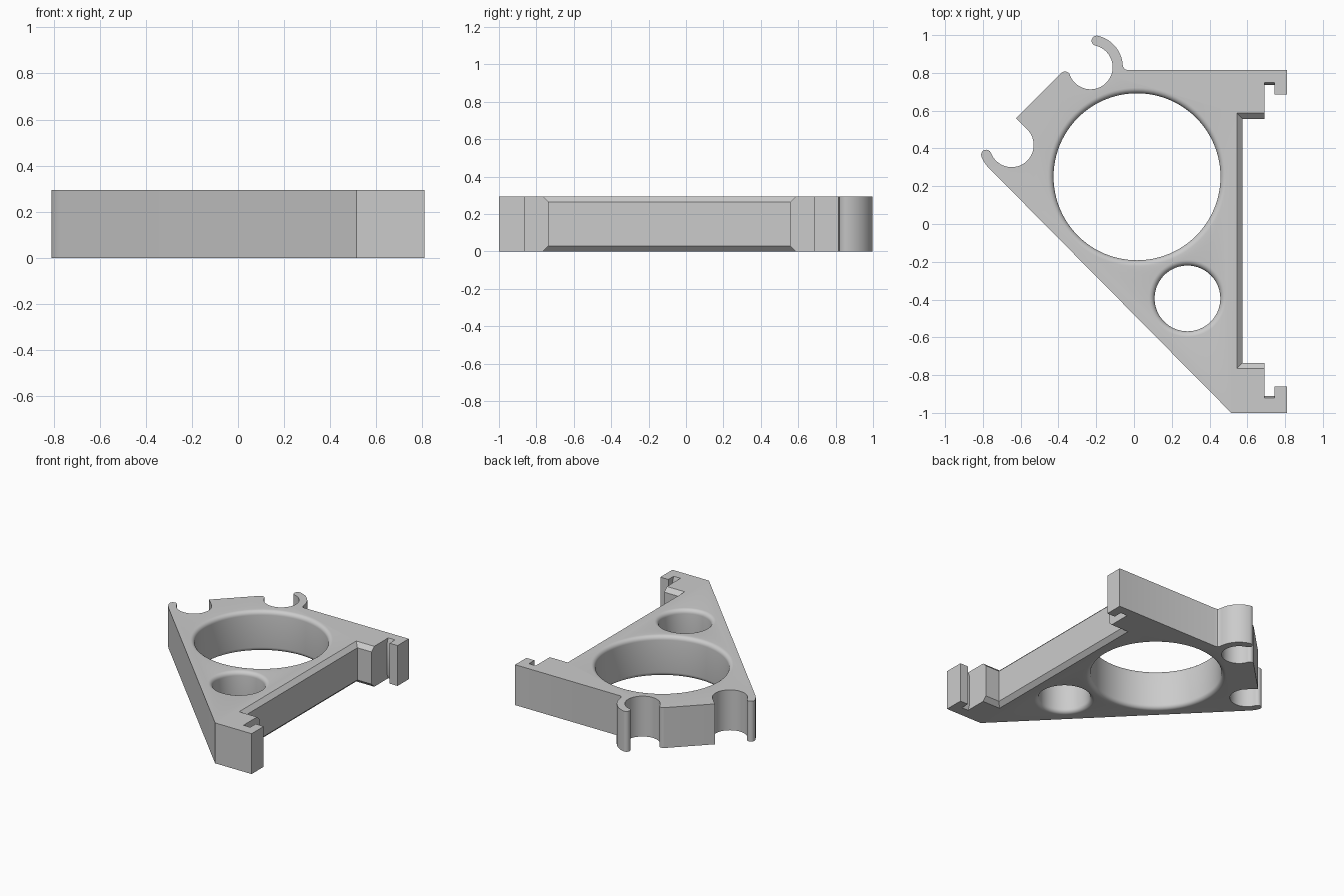
import bpy
import bmesh
from math import cos, sin, pi, radians
from mathutils import Vector

cube = bpy.data.objects.get("Cube")
if cube:
    bpy.data.objects.remove(cube, do_unlink=True)

HEIGHT = 0.295
BEVEL = 0.03
CLIP_IN, CLIP_OUT, TIP = 0.117, 0.171, 0.027

grey = bpy.data.materials.new("plain grey")
grey.use_nodes = True
grey.diffuse_color = (0.6, 0.6, 0.6, 1)
grey.node_tree.nodes["Principled BSDF"].inputs["Base Color"].default_value = (0.6, 0.6, 0.6, 1)


def arc(center, radius, start, end, steps):
    """Points along an arc, angles in degrees."""
    angles = [radians(start + (end - start) * i / steps) for i in range(steps + 1)]
    return [(center[0] + radius * cos(a), center[1] + radius * sin(a)) for a in angles]


def clip_tip(center, angle, start, end):
    """Rounded end of a clip arm."""
    middle = arc(center, (CLIP_IN + CLIP_OUT) / 2, angle, angle, 1)[0]
    return arc(middle, TIP, start, end, 8)


def outline(s):
    """Bracket outline; s = 1 widens the rail pocket for its bevelled rims."""
    b, n = BEVEL * s, 0.012 * s
    back_clip, side_clip = (-0.23, 0.83), (-0.648, 0.418)
    # lower rail hook, pocket, upper rail hook
    pts = [(0.515, -1), (0.81, -1), (0.81, -0.86), (0.745, -0.86),
           (0.745, -0.91 - n), (0.69, -0.91 - n), (0.69, -0.735 - b),
           (0.575 - b, -0.735 - b), (0.575 - b, 0.557 + b), (0.69, 0.557 + b),
           (0.69, 0.737 + n), (0.745, 0.737 + n), (0.745, 0.685),
           (0.81, 0.685), (0.81, 0.815), (-0.035, 0.815), (-0.05, 0.82)]
    # back clip
    pts += arc(back_clip, CLIP_OUT, 2, 75, 14)
    pts += clip_tip(back_clip, 77, 85, 250)
    pts += arc(back_clip, CLIP_IN, 75, -158, 36)
    pts += clip_tip(back_clip, 200, 20, 135)
    # slanted corner and side clip
    pts += [(-0.625, 0.56)]
    pts += arc(side_clip, CLIP_IN, 45, -157, 32)
    pts += clip_tip(side_clip, 201, 20, 200)
    pts += arc(side_clip, CLIP_OUT, 205, 225, 5)
    return pts


def mesh_object(name, bm):
    bmesh.ops.recalc_face_normals(bm, faces=bm.faces)
    mesh = bpy.data.meshes.new(name)
    bm.to_mesh(mesh)
    bm.free()
    mesh.materials.append(grey)
    obj = bpy.data.objects.new(name, mesh)
    bpy.context.collection.objects.link(obj)
    return obj


def loft(name, rings):
    """Closed solid through rings of equal point count."""
    bm = bmesh.new()
    loops = [[bm.verts.new(Vector(p)) for p in ring] for ring in rings]
    for low, high in zip(loops, loops[1:]):
        for i in range(len(low)):
            j = (i + 1) % len(low)
            bm.faces.new((low[i], low[j], high[j], high[i]))
    bm.faces.new(loops[0][::-1])
    bm.faces.new(loops[-1])
    return mesh_object(name, bm)


# Bracket body
levels = [(0, 1), (BEVEL, 0), (HEIGHT - BEVEL, 0), (HEIGHT, 1)]
bracket = loft("bracket", [[(x, y, z) for x, y in outline(s)] for z, s in levels])


def hole(name, center, radius):
    """Round hole with rounded rims at both ends."""
    rim = [(radius + BEVEL * (1 - sin(a)), BEVEL * (1 - cos(a)))
           for a in (i * pi / 12 for i in range(7))]
    profile = [(rim[0][0], -0.05)] + rim
    profile += [(r, HEIGHT - z) for r, z in reversed(profile)]
    rings = [[(x, y, z) for x, y in arc(center, r, 0, 360, 96)[:-1]] for r, z in profile]
    cutter = loft(name, rings)
    cutter.hide_render = True
    cutter.hide_viewport = True
    mod = bracket.modifiers.new(name, "BOOLEAN")
    mod.operation = "DIFFERENCE"
    mod.solver = "EXACT"
    mod.object = cutter
    return cutter


cutters = [hole("large_hole_cutter", (0.016, 0.25), 0.442),
           hole("small_hole_cutter", (0.283, -0.394), 0.174)]

# Bake the cuts, drop the cutters, smooth the curved walls
bpy.context.view_layer.update()
graph = bpy.context.evaluated_depsgraph_get()
baked = bpy.data.meshes.new_from_object(bracket.evaluated_get(graph))
bracket.modifiers.clear()
bracket.data = baked
for cutter in cutters:
    bpy.data.objects.remove(cutter, do_unlink=True)

bpy.ops.object.select_all(action="DESELECT")
bracket.select_set(True)
bpy.context.view_layer.objects.active = bracket
bpy.ops.object.shade_smooth_by_angle(angle=radians(30))
